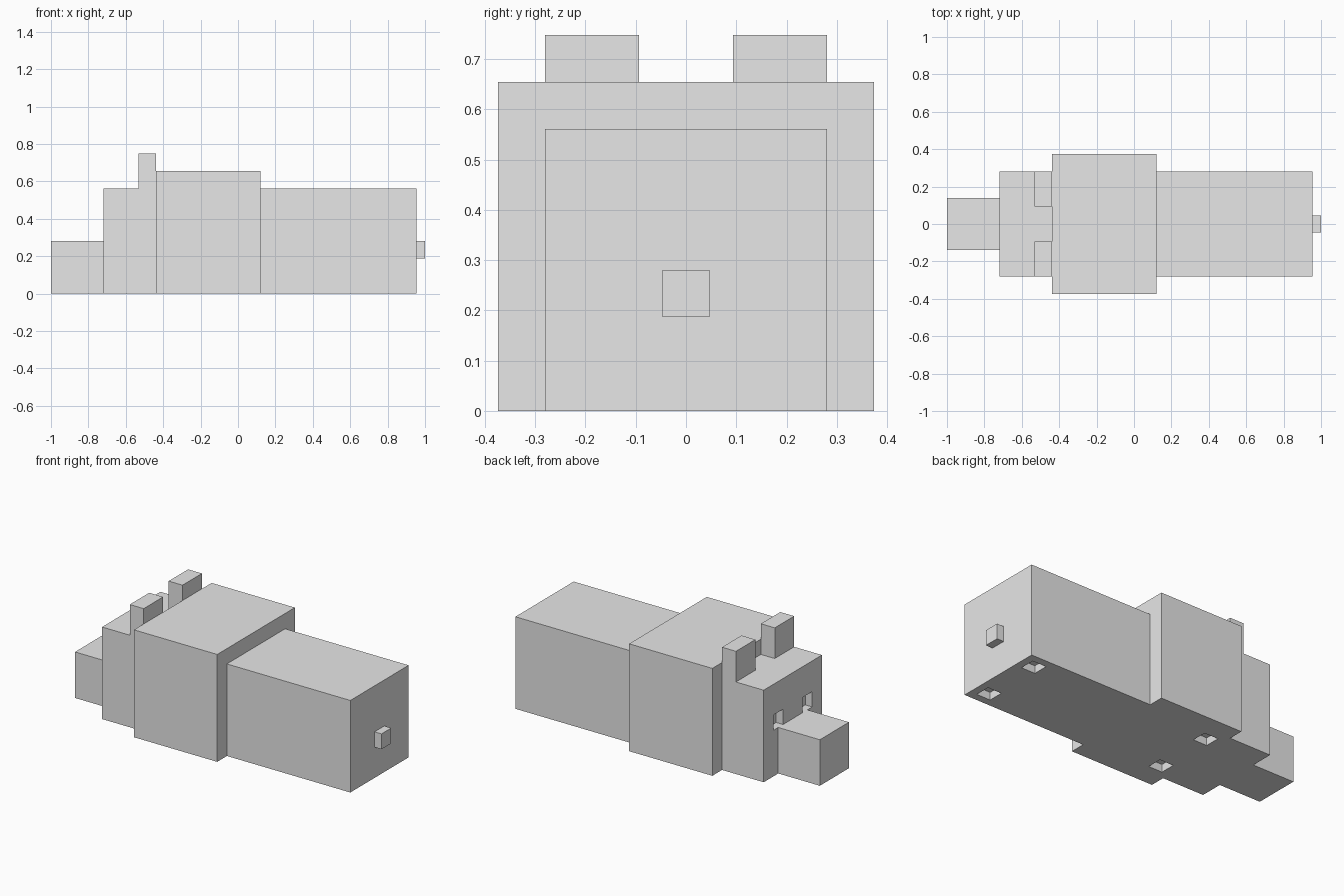
import bpy

if "Cube" in bpy.data.objects:
    bpy.data.objects.remove(bpy.data.objects["Cube"], do_unlink=True)

U = 2 / 21.4   # block unit
H = U / 2      # depth of studs and sockets

grey = bpy.data.materials.new("plain_grey")
grey.use_nodes = True
grey.diffuse_color = (0.8, 0.8, 0.8, 1)
grey.node_tree.nodes["Principled BSDF"].inputs["Base Color"].default_value = (0.8, 0.8, 0.8, 1)


def box(name, x, y, z):
    """Box between the (low, high) limits on each axis."""
    bpy.ops.mesh.primitive_cube_add(size=1, location=[(a + b) / 2 for a, b in (x, y, z)])
    ob = bpy.context.object
    ob.name = name
    ob.scale = [b - a for a, b in (x, y, z)]
    bpy.ops.object.transform_apply(location=False, rotation=False, scale=True)
    ob.data.materials.append(grey)
    return ob


def cut(target, x, y, z):
    """Sink a box-shaped socket into the target."""
    cutter = box("socket_cutter", x, y, z)
    cutter.hide_render = True
    mod = target.modifiers.new("socket", 'BOOLEAN')
    mod.operation = 'DIFFERENCE'
    mod.solver = 'EXACT'
    mod.object = cutter
    bpy.context.view_layer.objects.active = target
    bpy.ops.object.modifier_apply(modifier=mod.name)
    bpy.data.objects.remove(cutter, do_unlink=True)


# Joints along the length, from the snout to the rump
face = -1 + 3 * U
neck = face + 3 * U
waist = neck + 6 * U
rump = 1 - H

snout = box("snout", (-1, face), (-1.5 * U, 1.5 * U), (0, 3 * U))
head = box("head", (face, neck), (-3 * U, 3 * U), (0, 6 * U))
chest = box("chest", (neck, waist), (-4 * U, 4 * U), (0, 7 * U))
hindquarters = box("hindquarters", (waist, rump), (-3 * U, 3 * U), (0, 6 * U))
box("tail_stud", (rump, 1), (-H, H), (2 * U, 3 * U))

for side, label in ((1, "back"), (-1, "front")):
    def span(a, b):
        return tuple(sorted((side * a * U, side * b * U)))

    box(label + "_ear", (neck - U, neck), span(1, 3), (6 * U, 8 * U))
    # Eye recesses
    cut(head, (face - U, face + H), span(1, 2), (3 * U, 4 * U))
    # Leg sockets on the underside
    cut(chest, (neck + H, neck + H + U), span(1.5, 2.5), (-U, H))
    cut(hindquarters, (rump - H - U, rump - H), span(1.5, 2.5), (-U, H))
